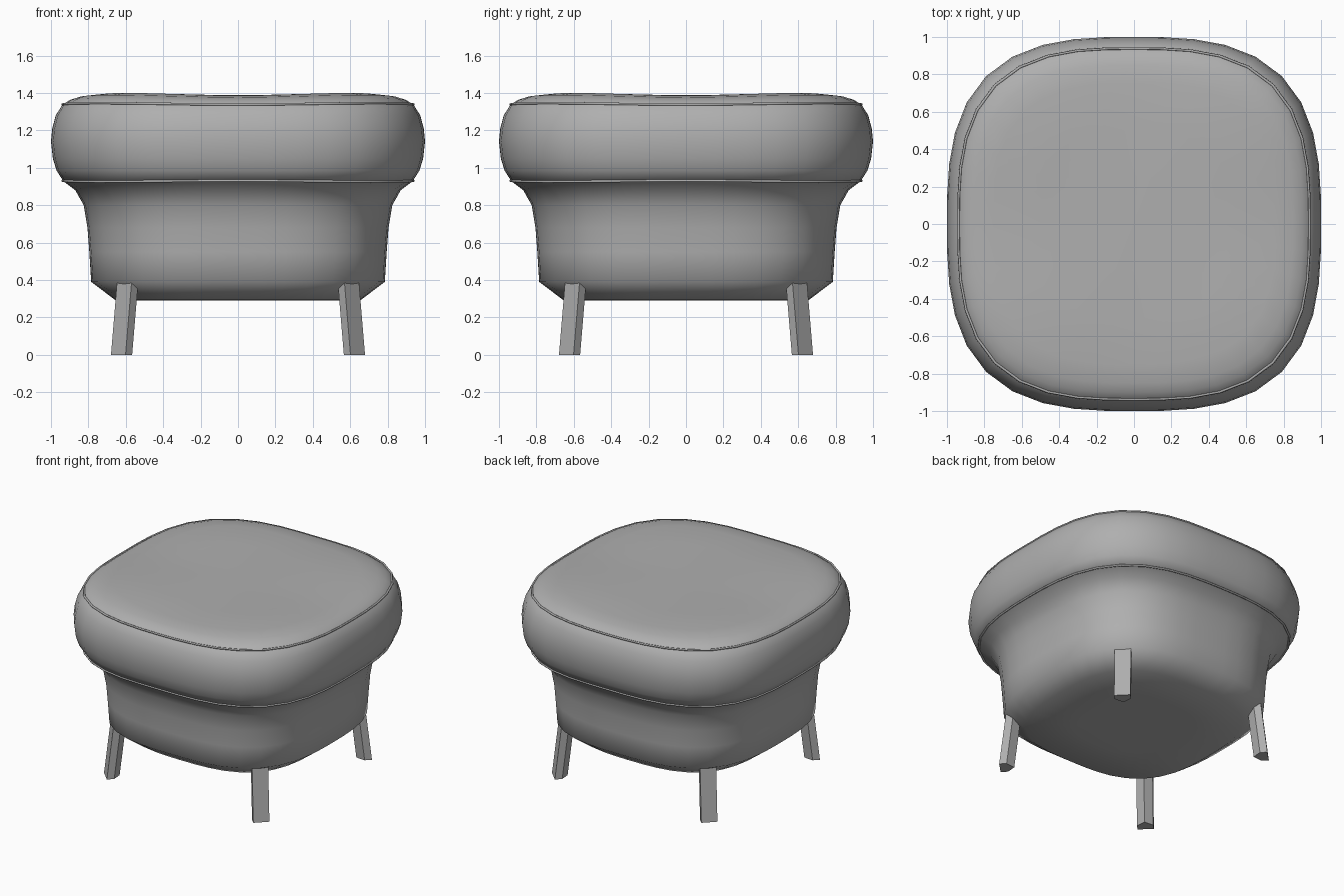
import bpy, bmesh, math

if "Cube" in bpy.data.objects:
    bpy.data.objects.remove(bpy.data.objects["Cube"])

SEG = 40
POWER = 2.95

grey = bpy.data.materials.new("mid_grey")
grey.diffuse_color = (0.43, 0.43, 0.43, 1)
grey.use_nodes = True
grey.node_tree.nodes["Principled BSDF"].inputs["Base Color"].default_value = grey.diffuse_color


def outline(half, i):
    # rounded-square outline point
    t = 2 * math.pi * i / SEG
    c, s = math.cos(t), math.sin(t)
    r = half / (abs(c) ** POWER + abs(s) ** POWER) ** (1 / POWER)
    return r * c, r * s


def corner(i):
    # 0 at the middle of a side, 1 at a corner
    return math.sin(4 * math.pi * i / SEG) ** 2


def finish(name, bm, angle):
    bmesh.ops.recalc_face_normals(bm, faces=bm.faces)
    me = bpy.data.meshes.new(name)
    bm.to_mesh(me)
    bm.free()
    me.materials.append(grey)
    ob = bpy.data.objects.new(name, me)
    bpy.context.collection.objects.link(ob)
    bpy.ops.object.select_all(action='DESELECT')
    ob.select_set(True)
    bpy.context.view_layer.objects.active = ob
    bpy.ops.object.shade_smooth_by_angle(angle=math.radians(angle))
    return ob


def loft(name, profile, closed=False):
    # profile rows: half width, height, extra height at the corners
    bm = bmesh.new()
    rings = [[bm.verts.new((*outline(h, i), z + lift * corner(i))) for i in range(SEG)]
             for h, z, lift in profile]
    pairs = list(zip(rings, rings[1:]))
    if closed:
        pairs.append((rings[-1], rings[0]))
    for a, b in pairs:
        for i in range(SEG):
            j = (i + 1) % SEG
            bm.faces.new((a[i], a[j], b[j], b[i]))
    if not closed:
        for ring, z in ((rings[0], profile[0][1]), (rings[-1], profile[-1][1])):
            mid = bm.verts.new((0, 0, z))
            for i in range(SEG):
                bm.faces.new((ring[i], ring[(i + 1) % SEG], mid))
    return finish(name, bm, 80)


# cushion with a softly crowned top
loft("cushion", [
    (0.80, 0.91, 0), (0.935, 0.93, -0.005), (0.97, 0.985, 0), (0.99, 1.05, 0),
    (1.0, 1.14, 0), (0.993, 1.21, 0), (0.975, 1.28, 0), (0.94, 1.335, 0.008),
    (0.90, 1.362, 0.008), (0.85, 1.377, 0.012), (0.75, 1.386, 0.014),
    (0.50, 1.388, 0.006), (0.25, 1.388, 0)])

# upholstered base flaring up to the cushion, with a soft lower edge
loft("base", [
    (0.35, 0.29, 0), (0.655, 0.292, 0), (0.785, 0.39, 0),
    (0.795, 0.55, 0), (0.805, 0.68, 0), (0.825, 0.80, 0),
    (0.87, 0.88, 0), (0.93, 0.925, -0.005)])

# piping along both cushion seams
for name, z, lift in (("lower_piping", 0.931, -0.005), ("upper_piping", 1.338, 0.008)):
    loft(name, [(0.938 + 0.007 * math.cos(a), z + 0.007 * math.sin(a), lift)
                for a in (math.tau * k / 6 for k in range(6))], closed=True)

# four splayed five-sided legs: flat side outward, point toward the centre
SECTION = [(0.04, -0.055), (0.04, 0.055), (-0.01, 0.055), (-0.057, 0), (-0.01, -0.055)]
for sx in (-1, 1):
    for sy in (-1, 1):
        bm = bmesh.new()
        low, high = [
            [bm.verts.new((sx * (c + (d + t) * math.sqrt(0.5)),
                           sy * (c + (d - t) * math.sqrt(0.5)), z)) for d, t in SECTION]
            for c, z in ((0.612, 0), (0.577, 0.42))]
        bm.faces.new(low)
        bm.faces.new(high)
        for i in range(5):
            j = (i + 1) % 5
            bm.faces.new((low[i], low[j], high[j], high[i]))
        side = ("front" if sy < 0 else "back") + ("_left" if sx < 0 else "_right")
        finish(side + "_leg", bm, 30)
